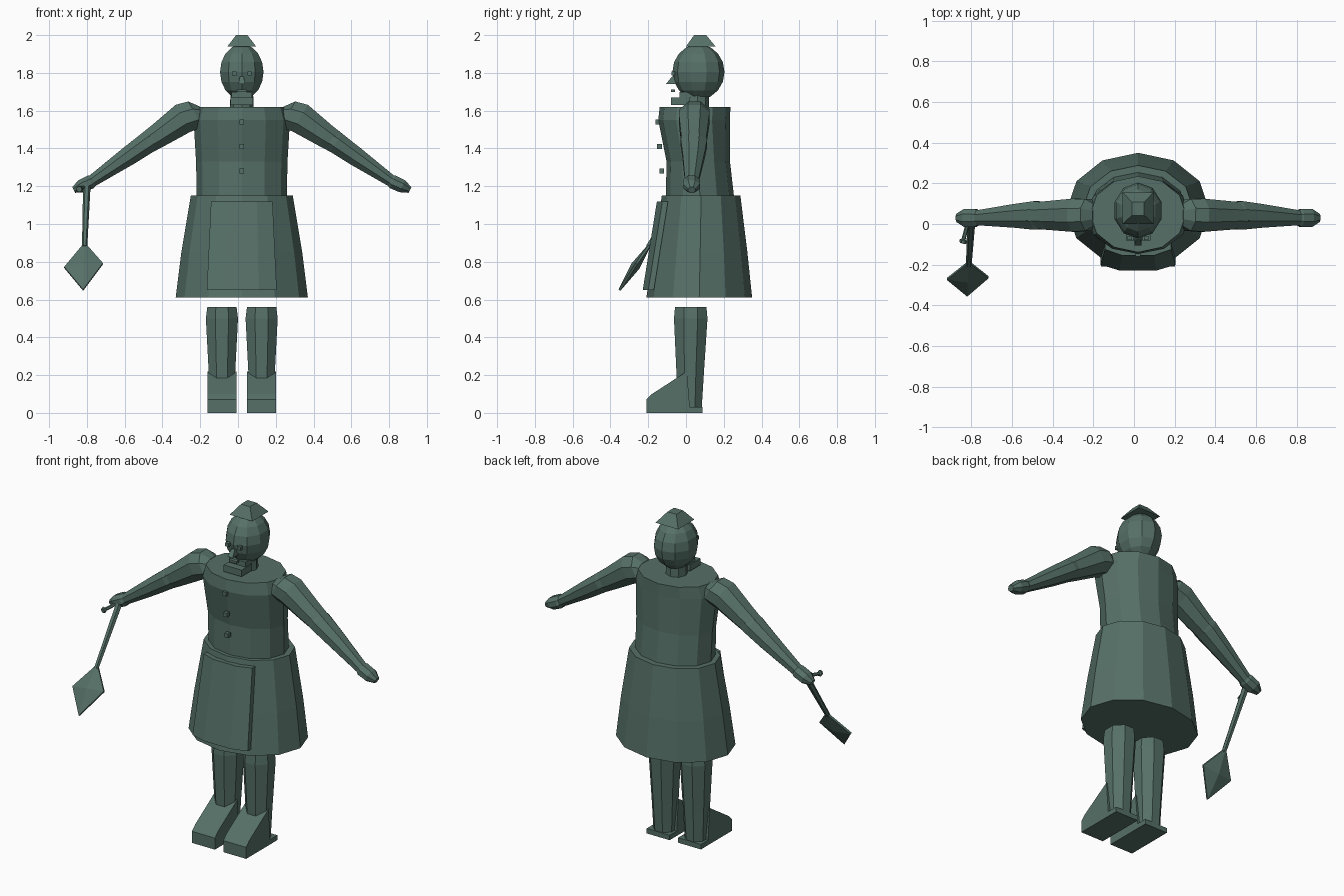
import bpy, bmesh, math
from mathutils import Vector

if "Cube" in bpy.data.objects:
    bpy.data.objects.remove(bpy.data.objects["Cube"])

CX = 0.02  # body centre line
green = bpy.data.materials.new("dark_green")
green.diffuse_color = (0.092, 0.162, 0.135, 1)
green.use_nodes = True
green.node_tree.nodes["Principled BSDF"].inputs["Base Color"].default_value = green.diffuse_color


def finish(name, bm):
    bmesh.ops.recalc_face_normals(bm, faces=bm.faces)
    me = bpy.data.meshes.new(name)
    bm.to_mesh(me)
    bm.free()
    me.materials.append(green)
    ob = bpy.data.objects.new(name, me)
    bpy.context.collection.objects.link(ob)
    return ob


def bridge(name, rings):
    """Skin a list of point rings and cap both ends."""
    bm = bmesh.new()
    vs = [[bm.verts.new(p) for p in r] for r in rings]
    n = len(vs[0])
    for a, b in zip(vs, vs[1:]):
        for i in range(n):
            j = (i + 1) % n
            bm.faces.new((a[i], a[j], b[j], b[i]))
    bm.faces.new(vs[0])
    bm.faces.new(vs[-1])
    return finish(name, bm)


def lathe(name, rows, n=12, turn=0.0):
    """rows: (z, centre x, centre y, radius x, radius y)"""
    angs = [turn + 2 * math.pi * i / n for i in range(n)]
    return bridge(name, [[(x + rx * math.cos(a), y + ry * math.sin(a), z)
                          for a in angs] for z, x, y, rx, ry in rows])


def limb(name, rows, n=8):
    """rows: (x, y, z, radius across y, radius in the xz plane)"""
    d = (Vector(rows[-1][:3]) - Vector(rows[0][:3])).normalized()
    u = Vector((0, 1, 0))
    u = (u - d * u.dot(d)).normalized()
    w = d.cross(u)
    angs = [2 * math.pi * (i + 0.5) / n for i in range(n)]
    return bridge(name, [[Vector((x, y, z)) + u * ry * math.cos(a) + w * rz * math.sin(a)
                          for a in angs] for x, y, z, ry, rz in rows])


def box(name, c, s):
    bm = bmesh.new()
    bmesh.ops.create_cube(bm, size=1)
    for v in bm.verts:
        v.co = Vector(c) + Vector([a * b for a, b in zip(v.co, s)])
    return finish(name, bm)


# Skirt and coat body
lathe("skirt", [(0.61, CX, 0.07, 0.35, 0.28), (0.85, CX, 0.075, 0.32, 0.25),
                (1.15, CX, 0.08, 0.27, 0.208)])
lathe("torso", [(1.12, CX, 0.075, 0.238, 0.182), (1.33, CX, 0.065, 0.242, 0.168),
                (1.55, CX, 0.043, 0.255, 0.19), (1.62, CX, 0.048, 0.235, 0.187)])
for i, (y, z) in enumerate([(-0.148, 1.54), (-0.14, 1.41), (-0.128, 1.28)]):
    box(f"button_{i}", (CX, y, z), (0.025, 0.025, 0.025))

# Apron: curved plate lying over the skirt front
cols = [(-0.185, 0.035), (-0.09, 0.006), (0.09, 0.006), (0.185, 0.035)]
bridge("apron", [
    [(CX + x * k, y0 + dy, z) for x, dy in cols] +
    [(CX + x * k, y0 + dy + 0.03, z) for x, dy in reversed(cols)]
    for z, k, y0 in [(0.65, 1.0, -0.235), (1.12, 0.88, -0.16)]])

# Neck, collar piece and head
lathe("neck", [(1.6, CX, 0.06, 0.062, 0.062), (1.72, CX, 0.06, 0.06, 0.06)], 8)
box("collar", (CX, -0.03, 1.65), (0.12, 0.10, 0.04))
box("chin", (CX, 0.0, 1.685), (0.11, 0.07, 0.03))
head = []
for i in range(9):
    t = math.pi * (0.04 + 0.92 * i / 8)
    head.append((1.805 - 0.147 * math.cos(t), CX, 0.066,
                 0.121 * math.sin(t), 0.138 * math.sin(t)))
lathe("head", head, 10, math.pi / 10)

# Face
for s in (-1, 1):
    box("eye", (CX + s * 0.04, -0.068, 1.796), (0.022, 0.02, 0.022))
bridge("nose", [[(CX - 0.018, -0.105, 1.742), (CX + 0.018, -0.105, 1.742),
                 (CX + 0.018, -0.05, 1.742), (CX - 0.018, -0.05, 1.742)],
                [(CX - 0.01, -0.075, 1.78), (CX + 0.01, -0.075, 1.78),
                 (CX + 0.01, -0.05, 1.78), (CX - 0.01, -0.05, 1.78)]])
box("mouth", (CX, -0.068, 1.705), (0.05, 0.022, 0.014))

# Four-sided cap
q = math.sqrt(2)
lathe("cap", [(1.94, CX, 0.078, 0.076 * q, 0.078 * q),
              (2.0, CX, 0.075, 0.03 * q, 0.032 * q)], 4, math.pi / 4)

# Arms, legs and shoes, one per side
for s, side in ((1, "right"), (-1, "left")):
    def m(rows):
        return [(CX + s * (r[0] - CX),) + tuple(r[1:]) for r in rows]
    limb(side + "_upper_arm", m([
        (0.225, 0.045, 1.59, 0.055, 0.04), (0.265, 0.045, 1.58, 0.085, 0.085),
        (0.33, 0.043, 1.56, 0.088, 0.088), (0.46, 0.042, 1.47, 0.076, 0.07),
        (0.59, 0.042, 1.385, 0.062, 0.054)]))
    limb(side + "_forearm", m([
        (0.46, 0.042, 1.47, 0.068, 0.056), (0.52, 0.042, 1.43, 0.076, 0.062),
        (0.62, 0.04, 1.36, 0.063, 0.055), (0.82, 0.03, 1.222, 0.038, 0.033)]))
    limb(side + "_hand", m([
        (0.79, 0.03, 1.24, 0.028, 0.024), (0.82, 0.03, 1.223, 0.048, 0.04),
        (0.87, 0.03, 1.2, 0.048, 0.038), (0.91, 0.03, 1.18, 0.022, 0.018)]))
    lx = CX + s * 0.105
    lathe(side + "_leg", [
        (0.02, lx, 0.022, 0.066, 0.066), (0.2, lx, 0.022, 0.075, 0.078),
        (0.5, lx, 0.025, 0.092, 0.096), (0.56, lx, 0.025, 0.084, 0.09)],
        8, math.pi / 8)
    prof = [(-0.21, 0), (-0.21, 0.07), (-0.18, 0.10), (0.005, 0.22),
            (0.02, 0.03), (0.088, 0.03), (0.088, 0)]
    bridge(side + "_shoe", [[(lx + d, y, z) for y, z in prof]
                            for d in (-0.077, 0.077)])

# Hand tool: handle, thumb peg and diamond blade
limb("tool_handle", [(-0.80, 0.01, 1.21, 0.02, 0.02), (-0.812, -0.2, 0.88, 0.014, 0.014)], 6)
limb("tool_peg", [(-0.81, 0.03, 1.2, 0.01, 0.01), (-0.838, -0.075, 1.185, 0.01, 0.01),
                  (-0.84, -0.08, 1.185, 0.018, 0.018),
                  (-0.841, -0.095, 1.184, 0.016, 0.016)], 6)
rim = [Vector(p) for p in ((-0.812, -0.185, 0.9), (-0.715, -0.262, 0.79),
                           (-0.82, -0.352, 0.65), (-0.92, -0.27, 0.77))]
nrm = (rim[1] - rim[3]).cross(rim[0] - rim[2]).normalized()
mid = sum(rim, Vector()) / 4
bm = bmesh.new()
fr = [bm.verts.new(p + nrm * 0.006) for p in rim]
bk = [bm.verts.new(p - nrm * 0.006) for p in rim]
cf, cb = bm.verts.new(mid + nrm * 0.025), bm.verts.new(mid - nrm * 0.025)
for i in range(4):
    j = (i + 1) % 4
    bm.faces.new((fr[i], fr[j], cf))
    bm.faces.new((bk[j], bk[i], cb))
    bm.faces.new((fr[i], bk[i], bk[j], fr[j]))
finish("tool_blade", bm)
